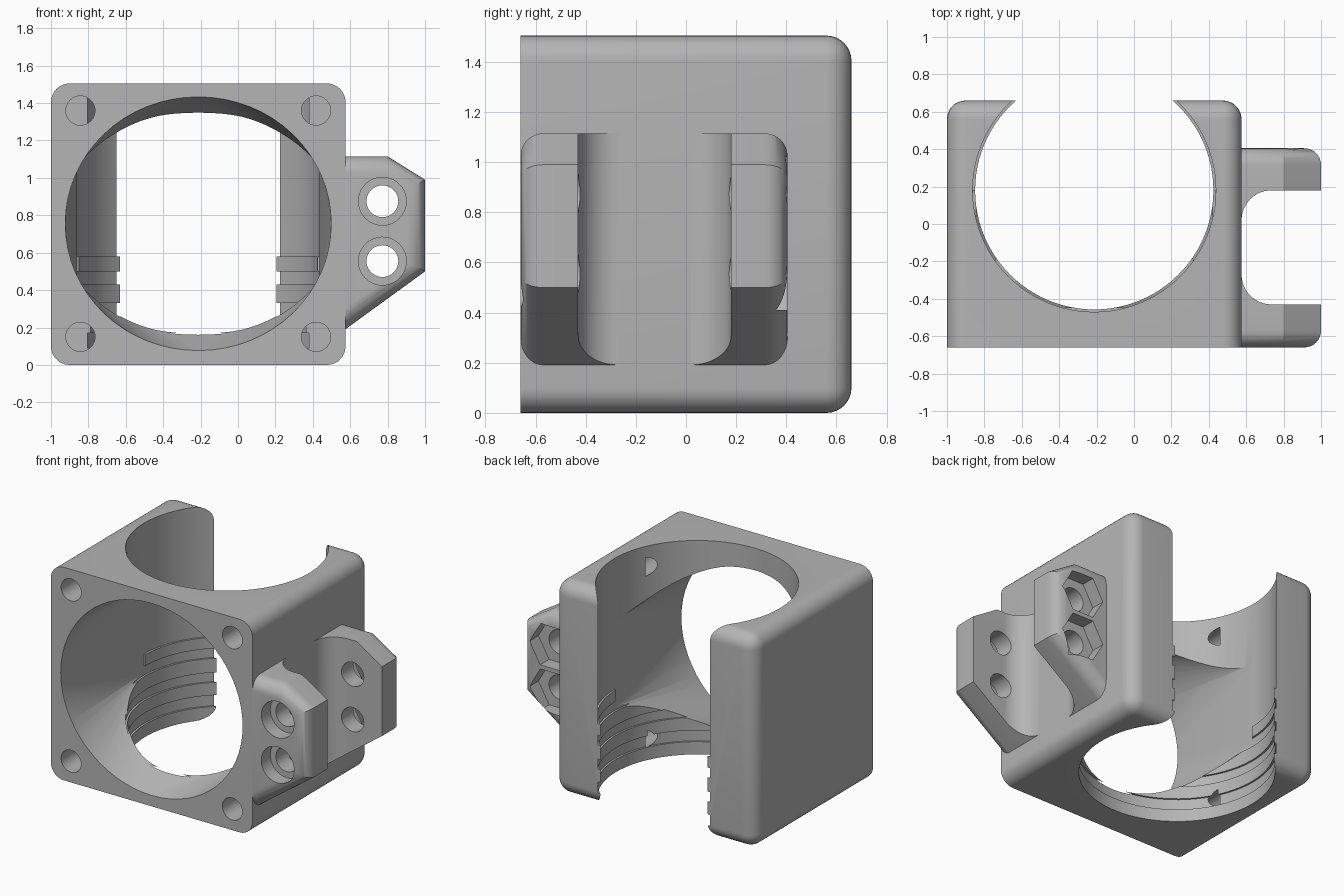
import bpy, bmesh, math
from mathutils import Matrix, Vector

if "Cube" in bpy.data.objects:
    bpy.data.objects.remove(bpy.data.objects["Cube"])

grey = bpy.data.materials.new("light grey plastic")
grey.use_nodes = True
colour = (0.46, 0.46, 0.46, 1)
grey.diffuse_color = colour
grey.node_tree.nodes["Principled BSDF"].inputs["Base Color"].default_value = colour

CX, BORE_Y, MID_Z = -0.2125, 0.18, 0.755
FRONT, BACK, RIGHT, TOP = -0.66, 0.66, 0.575, 1.505


def finish(name, bm):
    bmesh.ops.recalc_face_normals(bm, faces=bm.faces)
    mesh = bpy.data.meshes.new(name)
    bm.to_mesh(mesh)
    bm.free()
    mesh.materials.append(grey)
    obj = bpy.data.objects.new(name, mesh)
    bpy.context.collection.objects.link(obj)
    return obj


def box(lo, hi):
    bm = bmesh.new()
    lo, hi = Vector(lo), Vector(hi)
    size = Matrix.Diagonal((*(hi - lo), 1))
    bmesh.ops.create_cube(bm, size=1, matrix=Matrix.Translation((lo + hi) / 2) @ size)
    return bm


def round_edges(bm, rule, radius, segments=8):
    edges = [e for e in bm.edges if rule(e.verts[0].co, e.verts[1].co)]
    bmesh.ops.bevel(bm, geom=edges, offset=radius, segments=segments,
                    profile=0.5, affect='EDGES')


def rod(name, start, end, radius, sides=64, turn=0.0):
    """Cylinder or prism between two points."""
    bm = bmesh.new()
    a, b = Vector(start), Vector(end)
    rot = (b - a).to_track_quat('Z', 'Y').to_matrix().to_4x4()
    bmesh.ops.create_cone(bm, cap_ends=True, segments=sides, radius1=radius,
                          radius2=radius, depth=(b - a).length,
                          matrix=Matrix.Translation((a + b) / 2) @ rot
                          @ Matrix.Rotation(turn, 4, 'Z'))
    return finish(name, bm)


def cut(target, cutter):
    cutter.hide_render = True
    mod = target.modifiers.new("cut", 'BOOLEAN')
    mod.operation, mod.solver, mod.object = 'DIFFERENCE', 'EXACT', cutter
    bpy.ops.object.select_all(action='DESELECT')
    bpy.context.view_layer.objects.active = target
    target.select_set(True)
    bpy.ops.object.modifier_apply(modifier=mod.name)
    bpy.data.objects.remove(cutter)


def smooth(obj):
    bpy.ops.object.select_all(action='DESELECT')
    bpy.context.view_layer.objects.active = obj
    obj.select_set(True)
    bpy.ops.object.shade_smooth_by_angle(angle=math.radians(28))


# Housing block: sharp front rim, rounded long edges and back rim
bm = box((-1, FRONT, 0), (RIGHT, BACK, TOP))
round_edges(bm, lambda a, b: abs(a.y - b.y) > 1 or min(a.y, b.y) > 0, 0.1)
housing = finish("housing", bm)

# Upright bore, with wider grooves that leave gripping ribs near the bottom
cut(housing, rod("bore", (CX, BORE_Y, -0.1), (CX, BORE_Y, 1.6), 0.637, 96))
for low, high in ((0.09, 0.17), (0.26, 0.33), (0.43, 0.5), (0.58, 1.6)):
    cut(housing, rod("groove", (CX, BORE_Y, low), (CX, BORE_Y, high), 0.65, 96))

# Air duct: oval at the front narrowing to a slot at the middle of the bore
bm = bmesh.new()
for i in range(64):
    t = math.tau * i / 64
    bm.verts.new((CX + 0.711 * math.cos(t), FRONT - 0.002, MID_Z + 0.679 * math.sin(t)))
for sx in (-1, 1):
    for sz in (-1, 1):
        bm.verts.new((CX + sx * 0.648, BORE_Y, MID_Z + sz * 0.305))
bmesh.ops.convex_hull(bm, input=bm.verts)
cut(housing, finish("duct", bm))

# Corner screw holes
for sx in (-1, 1):
    for sz in (-1, 1):
        x, z = CX + sx * 0.63, MID_Z + sz * 0.605
        cut(housing, rod("screw_hole", (x, FRONT - 0.1, z), (x, -0.09, z), 0.078, 32))
smooth(housing)

# Side bracket: outline extruded front to back, outer faces rounded off
END = 0.405
ROOT = RIGHT - 0.006
outline = ((ROOT, 1.115), (0.8, 1.115), (1, 0.99), (1, 0.5), (ROOT, 0.187))
bm = bmesh.new()
face = bm.faces.new([bm.verts.new((x, FRONT, z)) for x, z in outline])
ext = bmesh.ops.extrude_face_region(bm, geom=[face])
for v in ext["geom"]:
    if isinstance(v, bmesh.types.BMVert):
        v.co.y = END
bmesh.ops.recalc_face_normals(bm, faces=bm.faces)
round_edges(bm, lambda a, b: abs(a.y - b.y) < 0.01 and max(a.x, b.x) > 0.7, 0.09)
bracket = finish("hinge_bracket", bm)

# Slot between the two ears, with filleted roots
bm = box((RIGHT, -0.43, -0.1), (1.3, 0.18, 1.6))
round_edges(bm, lambda a, b: abs(a.z - b.z) > 1 and a.x < 1, 0.16, 12)
cut(bracket, finish("slot", bm))

# Bolt holes with round head recesses in front and hexagonal nut recesses behind
for z in (0.555, 0.875):
    x = 0.772
    cut(bracket, rod("bolt_hole", (x, -1, z), (x, 1, z), 0.085, 40))
    cut(bracket, rod("head_recess", (x, -1, z), (x, FRONT + 0.1, z), 0.128, 40))
    cut(bracket, rod("nut_recess", (x, END - 0.1, z), (x, 1, z), 0.168, 6, math.pi / 2))
smooth(bracket)
